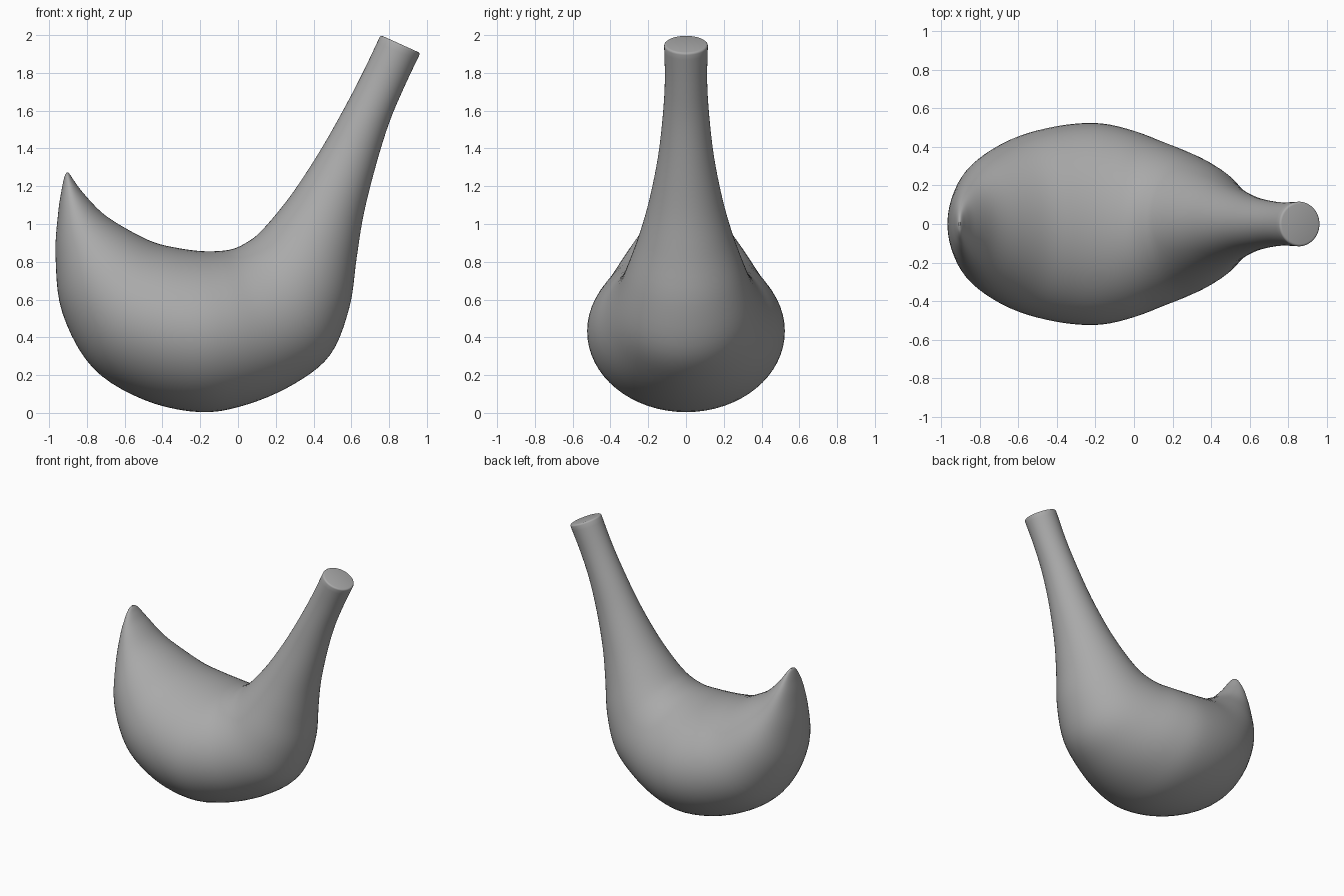
import bpy, bmesh, math
from mathutils import Vector

if "Cube" in bpy.data.objects:
    bpy.data.objects.remove(bpy.data.objects["Cube"])

# Cross-sections from tail tip to neck end: upper x, z, lower x, z, half-width
SECTIONS = [
    (-0.898, 1.272, -0.908, 1.272, 0.012),
    (-0.887, 1.258, -0.918, 1.252, 0.045),
    (-0.865, 1.225, -0.932, 1.190, 0.085),
    (-0.820, 1.165, -0.952, 1.060, 0.145),
    (-0.720, 1.060, -0.966, 0.830, 0.235),
    (-0.600, 0.980, -0.930, 0.530, 0.345),
    (-0.450, 0.905, -0.770, 0.240, 0.445),
    (-0.320, 0.873, -0.500, 0.070, 0.505),
    (-0.200, 0.857, -0.200, 0.004, 0.523),
    (-0.100, 0.857, 0.050, 0.045, 0.490),
    (-0.020, 0.870, 0.300, 0.155, 0.425),
    (0.050, 0.905, 0.490, 0.310, 0.365),
    (0.110, 0.950, 0.590, 0.560, 0.310),
    (0.200, 1.050, 0.628, 0.820, 0.248),
    (0.300, 1.180, 0.665, 1.050, 0.197),
    (0.430, 1.380, 0.730, 1.310, 0.150),
    (0.550, 1.590, 0.800, 1.535, 0.124),
    (0.655, 1.790, 0.880, 1.725, 0.112),
    (0.755, 2.000, 0.965, 1.905, 0.116),
]
SIDES, STEPS = 64, 5


def smooth_sections(rows, steps):
    """Catmull-Rom interpolation through the cross-sections."""
    pts = [Vector(r) for r in rows]
    pts = [pts[0] * 2 - pts[1]] + pts + [pts[-1] * 2 - pts[-2]]
    out = []
    for a, b, c, d in zip(pts, pts[1:], pts[2:], pts[3:]):
        for i in range(steps):
            t = i / steps
            out.append(0.5 * (2 * b + (c - a) * t + (2 * a - 5 * b + 4 * c - d) * t * t
                              + (3 * b - a - 3 * c + d) * t ** 3))
    return out + [pts[-2]]


def add_ring(bm, sec, scale=1.0):
    """Ellipse spanning the upper and lower points of a section."""
    ux, uz, lx, lz, w = sec
    mid = Vector(((ux + lx) / 2, 0, (uz + lz) / 2))
    up = Vector(((ux - lx) / 2, 0, (uz - lz) / 2)) * scale
    side = Vector((0, w * scale, 0))
    angles = [2 * math.pi * i / SIDES for i in range(SIDES)]
    return [bm.verts.new(mid + up * math.cos(a) + side * math.sin(a)) for a in angles]


# Swept body: pointed tail, round bowl and slender neck
bm = bmesh.new()
secs = smooth_sections(SECTIONS, STEPS)
rings = [add_ring(bm, s) for s in secs]
for r0, r1 in zip(rings, rings[1:]):
    for i in range(SIDES):
        j = (i + 1) % SIDES
        bm.faces.new((r0[i], r0[j], r1[j], r1[i]))
bm.faces.new(rings[0])
end_cap = bm.faces.new(rings[-1])
bmesh.ops.recalc_face_normals(bm, faces=bm.faces)

# Slightly rounded edge on the neck's flat end
bmesh.ops.bevel(bm, geom=list(end_cap.edges), offset=0.012, segments=3,
                profile=0.5, affect='EDGES')

mesh = bpy.data.meshes.new("curved_body")
bm.to_mesh(mesh)
bm.free()
body = bpy.data.objects.new("curved_body", mesh)
bpy.context.collection.objects.link(body)

grey = bpy.data.materials.new("plain grey")
grey.diffuse_color = (0.40, 0.40, 0.40, 1)
grey.use_nodes = True
grey.node_tree.nodes["Principled BSDF"].inputs["Base Color"].default_value = grey.diffuse_color
mesh.materials.append(grey)

bpy.context.view_layer.objects.active = body
body.select_set(True)
bpy.ops.object.shade_smooth_by_angle(angle=math.radians(40))
